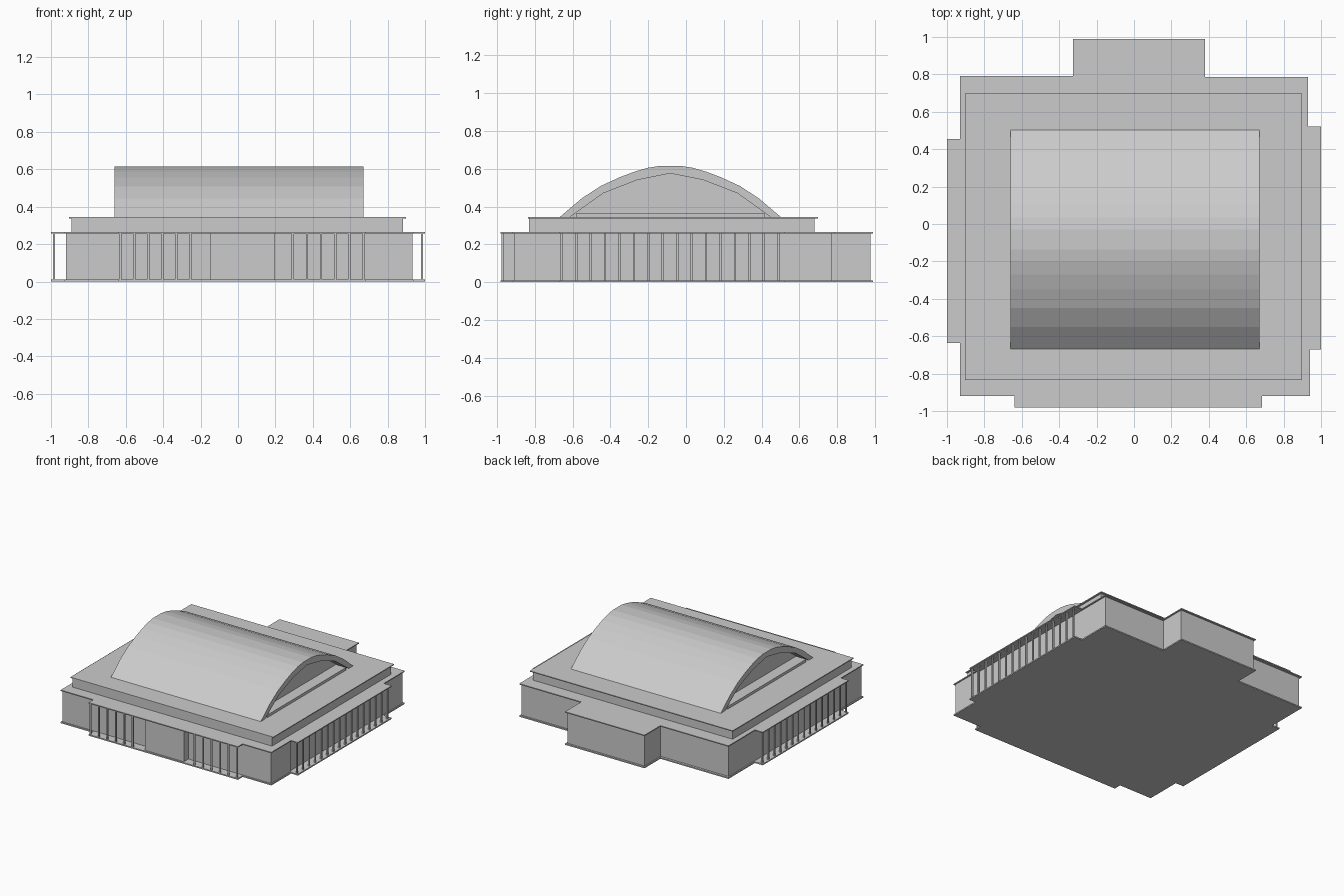
import bpy, bmesh
from mathutils import Vector


def prism(name, pts, offset):
    """Extrude a closed polygon of 3D points along an offset vector."""
    bm = bmesh.new()
    face = bm.faces.new([bm.verts.new(p) for p in pts])
    ext = bmesh.ops.extrude_face_region(bm, geom=[face])
    bmesh.ops.translate(bm, vec=Vector(offset),
                        verts=[v for v in ext["geom"] if isinstance(v, bmesh.types.BMVert)])
    bmesh.ops.recalc_face_normals(bm, faces=bm.faces)
    mesh = bpy.data.meshes.new(name)
    bm.to_mesh(mesh)
    bm.free()
    obj = bpy.data.objects.new(name, mesh)
    bpy.context.collection.objects.link(obj)
    return obj


def plan(name, pts, z0, z1):
    return prism(name, [(x, y, z0) for x, y in pts], (0, 0, z1 - z0))


def box(name, x0, x1, y0, y1, z0, z1):
    return plan(name, [(x0, y0), (x1, y0), (x1, y1), (x0, y1)], z0, z1)


# Floor and lower roof share the stepped footprint
footprint = [(-0.93, -0.92), (-0.64, -0.92), (-0.64, -0.98), (0.685, -0.98),
             (0.685, -0.92), (0.94, -0.92), (0.94, -0.67), (1.0, -0.67),
             (1.0, 0.52), (0.93, 0.52), (0.93, 0.785), (0.38, 0.785),
             (0.38, 0.99), (-0.325, 0.99), (-0.325, 0.79), (-0.93, 0.79),
             (-0.93, 0.455), (-1.0, 0.455), (-1.0, -0.635), (-0.93, -0.635)]
plan("floor_slab", footprint, 0.0, 0.01)
plan("lower_roof", footprint, 0.258, 0.266)

# Main walls with the rear wing
plan("ground_walls", [(-0.92, -0.91), (0.932, -0.91), (0.932, -0.66), (0.92, -0.66),
                      (0.92, 0.772), (0.37, 0.772), (0.37, 0.975), (-0.315, 0.975),
                      (-0.315, 0.772), (-0.92, 0.772)], 0.01, 0.258)
# Front entrance bay
box("entrance_bay", -0.148, 0.197, -0.968, -0.91, 0.01, 0.258)

# Porch columns on the front and both sides
H = 0.006
for i in range(6):
    for x in (-0.63 + 0.075 * i, 0.293 + 0.0755 * i):
        box("front_column", x - H, x + H, -0.975, -0.963, 0.01, 0.258)
for i in range(16):
    y = -0.657 + 0.0763 * i
    box("right_column", 0.978, 0.99, y - H, y + H, 0.01, 0.258)
for i in range(15):
    y = -0.622 + 0.0758 * i
    box("left_column", -0.99, -0.978, y - H, y + H, 0.01, 0.258)

# Upper tier
box("upper_walls", -0.89, 0.883, -0.83, 0.68, 0.266, 0.337)
box("upper_roof", -0.903, 0.897, -0.835, 0.698, 0.337, 0.344)


# Vaulted roof: crescent profile swept along x
def arch(half, yc=-0.083):
    return [(yc - d, z) for d, z in half] + [(yc + d, z) for d, z in reversed(half) if d > 0]


outer = arch([(0.585, 0.344), (0.467, 0.444), (0.367, 0.509), (0.267, 0.555),
              (0.187, 0.585), (0.117, 0.605), (0.053, 0.615)])
inner = arch([(0.53, 0.344), (0.495, 0.37), (0.355, 0.47), (0.175, 0.54), (0, 0.575)])
X0, X1 = -0.66, 0.67
prism("vault_shell", [(X0, y, z) for y, z in outer + inner[::-1]], (X1 - X0, 0, 0))

# Recessed end walls and their sills
for x in (X0 + 0.09, X1 - 0.10):
    prism("gable_wall", [(x, y, z) for y, z in inner], (0.01, 0, 0))
for x in (X0, X1 - 0.10):
    box("gable_sill", x, x + 0.10, -0.58, 0.414, 0.344, 0.365)
